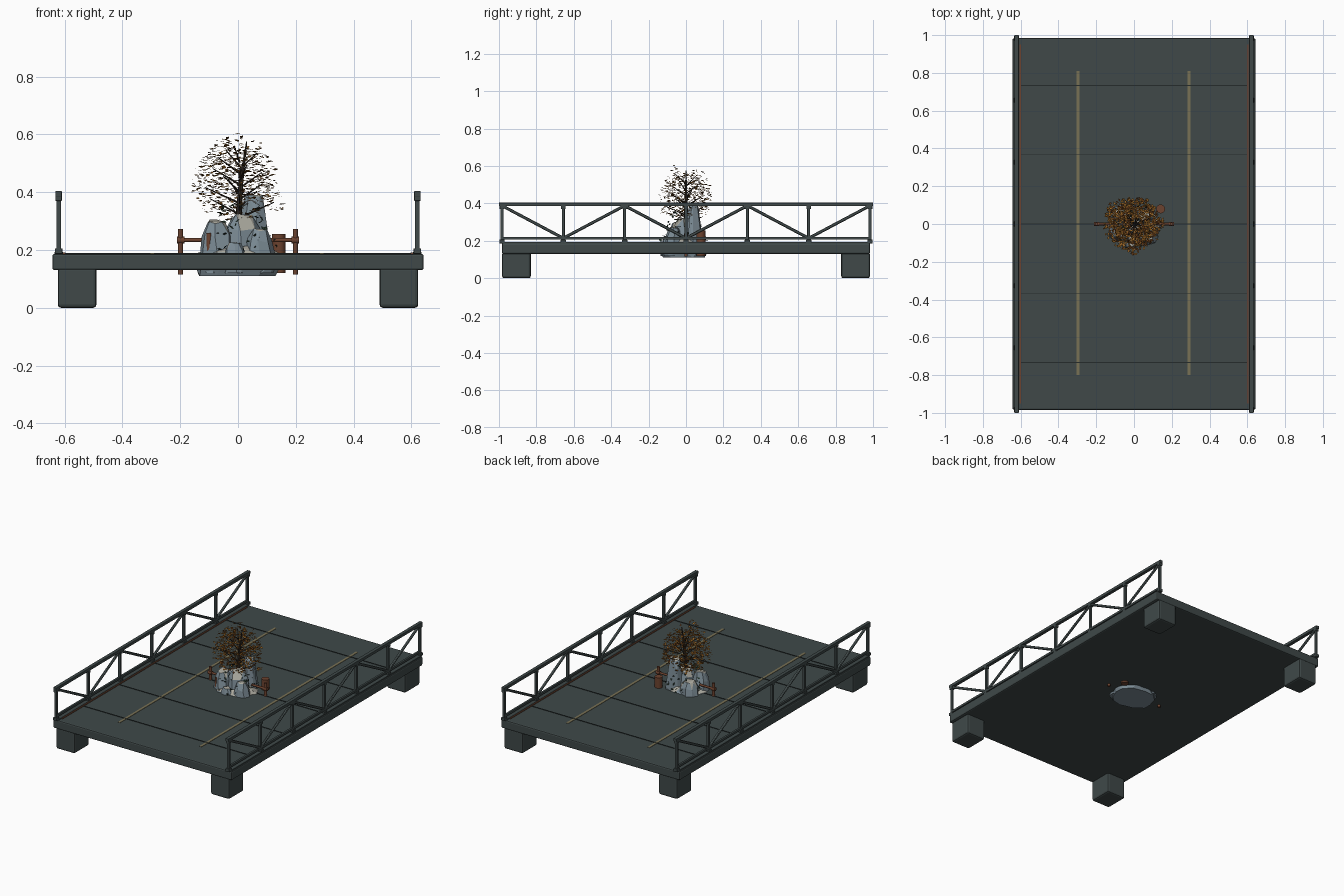
import bpy, bmesh, math, random
from mathutils import Vector, Matrix

random.seed(7)
old = bpy.data.objects.get("Cube")
if old:
    bpy.data.objects.remove(old, do_unlink=True)


def material(name, r, g, b):
    m = bpy.data.materials.new(name)
    m.use_nodes = True
    m.diffuse_color = (r, g, b, 1)
    node = next(n for n in m.node_tree.nodes if n.type == 'BSDF_PRINCIPLED')
    node.inputs["Base Color"].default_value = (r, g, b, 1)
    node.inputs["Roughness"].default_value = 0.8
    return m


STEEL = material("dark steel", .05, .066, .066)
SEAM = material("seam black", .018, .024, .024)
PAINT = material("faded yellow", .19, .165, .09)
ROCK = material("blue grey rock", .2, .26, .3)
CAP = material("pale rock", .4, .39, .34)
WOOD = material("brown wood", .15, .055, .028)
BARK = material("dark bark", .03, .022, .016)
GOLD = material("amber leaf", .31, .13, .02)
RUST = material("russet leaf", .13, .045, .01)
GREEN = material("dark ivy", .015, .032, .02)


def finish(name, bm, mats, bevel=0, smooth=False):
    mesh = bpy.data.meshes.new(name)
    bm.to_mesh(mesh)
    bm.free()
    for m in mats:
        mesh.materials.append(m)
    ob = bpy.data.objects.new(name, mesh)
    bpy.context.collection.objects.link(ob)
    if bevel:
        mod = ob.modifiers.new("bevel", 'BEVEL')
        mod.width, mod.segments = bevel, 2
    if smooth:
        bpy.ops.object.select_all(action='DESELECT')
        ob.select_set(True)
        bpy.context.view_layer.objects.active = ob
        bpy.ops.object.shade_smooth_by_angle(angle=math.radians(40))
    return ob


def box(bm, lo, hi):
    lo, hi = Vector(lo), Vector(hi)
    mat = Matrix.Translation((lo + hi) / 2) @ Matrix.Diagonal((*(hi - lo), 1))
    bmesh.ops.create_cube(bm, size=1, matrix=mat)


def rod(bm, a, b, r1, r2=None, sides=8):
    a, b = Vector(a), Vector(b)
    turn = (b - a).to_track_quat('Z', 'Y').to_matrix().to_4x4()
    bmesh.ops.create_cone(bm, cap_ends=True, segments=sides, radius1=r1,
                          radius2=r1 if r2 is None else r2, depth=(b - a).length,
                          matrix=Matrix.Translation((a + b) / 2) @ turn)


# Deck slab and its four feet
TOP = .187
bm = bmesh.new()
box(bm, (-.643, -.984, .13), (.643, .984, TOP))
finish("deck", bm, [STEEL], .008)
bm = bmesh.new()
for sx in (-1, 1):
    for sy in (-1, 1):
        box(bm, (sx * .49, sy * .83, 0), (sx * .624, sy * .983, .14))
bmesh.ops.recalc_face_normals(bm, faces=bm.faces)
finish("feet", bm, [STEEL], .011)

# Painted lanes and panel seams
bm = bmesh.new()
for x in (-.297, .29):
    box(bm, (x - .008, -.8, TOP - .002), (x + .008, .81, TOP + .002))
finish("lane_lines", bm, [PAINT])
bm = bmesh.new()
for i in range(-2, 3):
    y = i * .3665
    box(bm, (-.635, y - .002, TOP - .002), (.635, y + .002, TOP + .003))
finish("deck_seams", bm, [SEAM])

# Truss railings
BAY = .984 / 3
for side, sx in (("right", -1), ("left", 1)):
    x = sx * .621
    bm = bmesh.new()
    box(bm, (x - .011, -1, .385), (x + .011, 1, .404))
    box(bm, (x - .007, -.985, .206), (x + .007, .985, .221))
    box(bm, (x - .015, -.985, TOP - .003), (x + .015, .985, .194))
    for i in range(-3, 4):
        y = i * BAY
        box(bm, (x - .008, y - .008, TOP), (x + .008, y + .008, .39))
        box(bm, (x - .013, y - .014, TOP), (x + .013, y + .014, .206))
        box(bm, (x - .011, y - .012, .37), (x + .011, y + .012, .4))
        if i < 3:
            z0, z1 = (.388, .214) if i % 2 else (.214, .388)
            rod(bm, (x, y, z0), (x, y + BAY, z1), .0085)
    finish(side + "_railing", bm, [STEEL], .002)
    bm = bmesh.new()
    box(bm, (sx * .598, -.95, TOP - .002), (sx * .606, .95, TOP + .004))
    bmesh.ops.recalc_face_normals(bm, faces=bm.faces)
    finish(side + "_rust_strip", bm, [WOOD])


# Faceted boulders with pale upper faces
def boulder(name, x, y, rx, ry, z0, z1, taper, sides=8):
    bm = bmesh.new()
    for t, s in ((0, .94), (.3, 1), (.75, (1 + taper) / 2), (1, taper * .8)):
        for k in range(sides):
            a = math.tau * (k + random.uniform(-.25, .25)) / sides
            j = s * random.uniform(.9, 1.04)
            dz = random.uniform(-.05, .03) * (t > 0)
            bm.verts.new((x + rx * j * math.cos(a), y + ry * j * math.sin(a),
                          z0 + (z1 - z0) * (t + dz)))
    out = bmesh.ops.convex_hull(bm, input=bm.verts)
    bmesh.ops.delete(bm, geom=[v for v in bm.verts if not v.link_faces], context='VERTS')
    bmesh.ops.dissolve_limit(bm, angle_limit=.2, verts=bm.verts, edges=bm.edges)
    bmesh.ops.recalc_face_normals(bm, faces=bm.faces)
    for f in bm.faces:
        f.material_index = 1 if f.normal.z > .5 else 0
    finish(name, bm, [ROCK, CAP])


boulder("base_rock", 0, -.01, .15, .13, .11, .215, .8, 12)
boulder("tall_rock", .055, .04, .06, .05, .12, .385, .7)
boulder("middle_rock", .015, -.01, .075, .075, .12, .32, .6)
boulder("front_left_rock", -.075, -.045, .065, .06, .12, .3, .65)
boulder("front_right_rock", .075, -.065, .058, .055, .12, .27, .6)
boulder("back_left_rock", -.06, .05, .07, .06, .12, .27, .6)
boulder("small_front_rock", -.01, -.1, .045, .04, .12, .225, .6)

# Wooden posts, cross bars and stump
bm = bmesh.new()
for sx in (-1, 1):
    rod(bm, (sx * .199, 0, .115), (sx * .199, 0, .272), .009, sides=10)
    rod(bm, (sx * .1, 0, .234), (sx * .209, 0, .234), .007, sides=10)
    rod(bm, (sx * .186, 0, .234), (sx * .212, 0, .234), .012, sides=10)
rod(bm, (-.1, -.075, .18), (-.1, -.075, .258), .01, sides=10)
rod(bm, (.141, .08, .12), (.141, .08, .255), .024, sides=12)
finish("wooden_posts", bm, [WOOD], smooth=True)

# Trunk and branches
bm = bmesh.new()
rod(bm, (0, 0, .28), (.01, 0, .43), .012, .008)
rod(bm, (.01, 0, .43), (.03, 0, .575), .008, .002)
tips = []
for k in range(16):
    a = k * 2.4
    z = .31 + .013 * k
    reach = .13 * (1 - .035 * k)
    tip = Vector((reach * math.cos(a) - .005, reach * math.sin(a), z + .055))
    rod(bm, (.005, 0, z), tip, .004, .0015, 5)
    tips.append(tip)
finish("tree_branches", bm, [BARK], smooth=True)


# Leaves: flat, nearly level blades
def leaf(bm, pos, size, tilt, index):
    turn = (Matrix.Rotation(random.uniform(0, math.tau), 3, 'Z')
            @ Matrix.Rotation(random.uniform(-tilt, tilt), 3, 'X')
            @ Matrix.Rotation(random.uniform(-tilt, tilt), 3, 'Y'))
    shape = ((-1, 0), (-.2, -.55), (1, 0), (-.2, .55))
    f = bm.faces.new([bm.verts.new(pos + turn @ Vector((u * size, v * size, 0)))
                      for u, v in shape])
    f.material_index = index


bm = bmesh.new()
count = 0
while count < 950:
    d = Vector([random.uniform(-1, 1) for _ in range(3)])
    if not .25 < d.length < 1:
        continue
    if count % 3 == 0:
        pos = random.choice(tips) + d * .045
    else:
        pos = Vector((d.x * .155 - .01, d.y * .145, .435 + d.z * .14))
    leaf(bm, pos, random.uniform(.008, .013), .4, 0 if random.random() < .62 else 1)
    count += 1
finish("autumn_leaves", bm, [GOLD, RUST])

# Ivy creeping over the rocks
bm = bmesh.new()
for _ in range(130):
    a = random.uniform(0, math.tau)
    h = random.random()
    r = .125 - .07 * h + random.uniform(-.01, .01)
    pos = Vector((r * math.cos(a) + .01, r * math.sin(a) - .01, .2 + .16 * h))
    leaf(bm, pos, random.uniform(.008, .012), .9, 0)
finish("ivy", bm, [GREEN])
